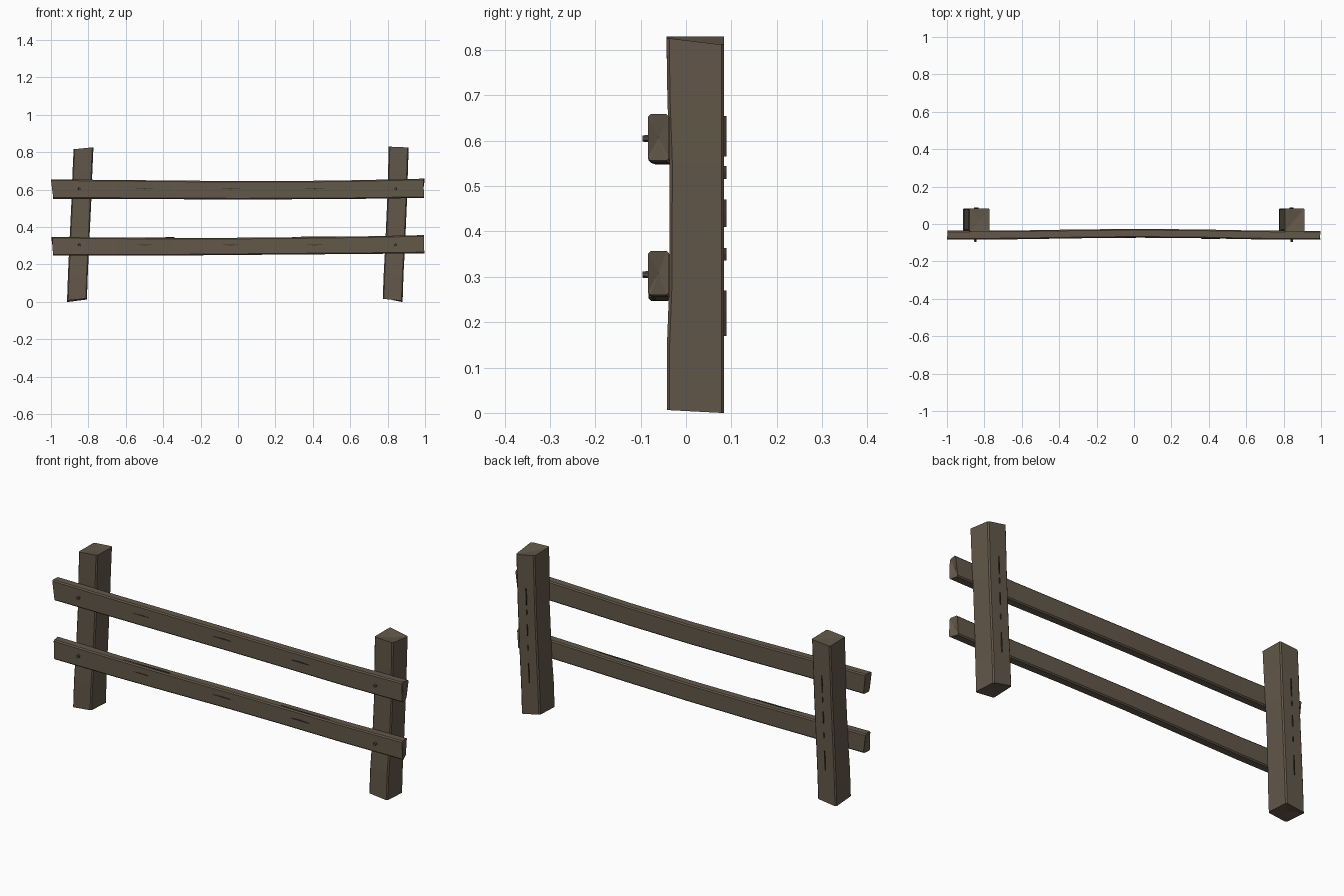
import bpy, bmesh
from mathutils import Vector

if "Cube" in bpy.data.objects:
    bpy.data.objects.remove(bpy.data.objects["Cube"])


def material(name, rgb):
    m = bpy.data.materials.new(name)
    m.diffuse_color = (*rgb, 1)
    m.use_nodes = True
    m.node_tree.nodes["Principled BSDF"].inputs["Base Color"].default_value = m.diffuse_color
    return m


WOOD = material("weathered_wood", (0.125, 0.097, 0.068))
DARK = material("dark_crack", (0.045, 0.035, 0.026))
IRON = material("dull_iron", (0.085, 0.07, 0.055))


def finish(name, bm, mat):
    bmesh.ops.recalc_face_normals(bm, faces=bm.faces)
    me = bpy.data.meshes.new(name)
    bm.to_mesh(me)
    bm.free()
    me.materials.append(mat)
    ob = bpy.data.objects.new(name, me)
    bpy.context.collection.objects.link(ob)
    return ob


def beam(name, stations, place, start_jag, end_jag, dish=0.006, ch=0.006):
    """Chamfered hewn timber; station = (along, u0, u1, v0, v1), jagged fan ends."""
    bm = bmesh.new()
    rings = []
    for i, (t, u0, u1, v0, v1) in enumerate(stations):
        pts = [(u0 + ch, v0, 0), (u1 - ch, v0, 1), (u1, v0 + ch, 1), (u1, v1 - ch, 2),
               (u1 - ch, v1, 2), (u0 + ch, v1, 3), (u0, v1 - ch, 3), (u0, v0 + ch, 0)]
        jag = start_jag if i == 0 else end_jag if i == len(stations) - 1 else (0,) * 4
        rings.append([bm.verts.new(place(t + jag[c], u, v)) for u, v, c in pts])
    for a, b in zip(rings, rings[1:]):
        for k in range(8):
            n = (k + 1) % 8
            bm.faces.new((a[k], a[n], b[n], b[k]))
    for ring, st, s in ((rings[0], stations[0], 1), (rings[-1], stations[-1], -1)):
        c = bm.verts.new(place(st[0] + s * dish, (st[1] + st[2]) / 2, (st[3] + st[4]) / 2))
        for k in range(8):
            bm.faces.new((ring[k], ring[(k + 1) % 8], c))
    return finish(name, bm, WOOD)


def sliver(name, centre, along, across, out):
    """Thin pointed crack plate standing slightly proud of the wood."""
    bm = bmesh.new()
    c, a, w, o = map(Vector, (centre, along, across, out))
    lo = [bm.verts.new(c + d - o) for d in (-a, -w, a, w)]
    hi = [bm.verts.new(c + d + o) for d in (-a, -w, a, w)]
    bm.faces.new(lo)
    bm.faces.new(hi)
    for k in range(4):
        n = (k + 1) % 4
        bm.faces.new((lo[k], lo[n], hi[n], hi[k]))
    return finish(name, bm, DARK)


# Leaning posts: u is x, v is y
def post(name, xs, start_jag, end_jag):
    zs = (0.012, 0.15, 0.28, 0.55, 0.69, 0.822)
    fronts = (-0.042, -0.042, -0.037, -0.036, -0.041, -0.043)
    st = [(z, x - 0.053, x + 0.053, f, 0.084) for z, x, f in zip(zs, xs, fronts)]
    beam(name, st, lambda t, u, v: (u, v, t), start_jag, end_jag)
    # Cracks down the back face
    for i, (z, h) in enumerate(((0.22, 0.05), (0.35, 0.014), (0.44, 0.03), (0.53, 0.014), (0.61, 0.045))):
        x = xs[0] + (xs[-1] - xs[0]) * z / 0.83
        sliver(f"{name}_crack_{i}", (x, 0.085, z), (0.04 * h, 0, h), (0.003, 0, 0), (0, 0.004, 0))


post("left_post", (-0.861, -0.856, -0.850, -0.837, -0.832, -0.826),
     (-0.004, 0.006, 0.0, -0.012), (-0.005, 0.004, 0.002, -0.006))
post("right_post", (0.827, 0.832, 0.839, 0.851, 0.855, 0.859),
     (0.004, -0.006, -0.012, 0.008), (0.008, 0.004, -0.010, 0.008))


# Rails: u is y, v is z
def rail(name, xs, bottoms, tops, start_jag, end_jag):
    fronts = (-0.083, -0.082, -0.077, -0.073, -0.076, -0.082, -0.084)
    st = [(x, f, f + 0.047, b, t) for x, f, b, t in zip(xs, fronts, bottoms, tops)]
    beam(name, st, lambda t, u, v: (t, u, v), start_jag, end_jag, dish=0.008)
    zc = (bottoms[3] + tops[3]) / 2 + 0.008
    # Cracks along the front face
    for i, (x, y, h) in enumerate(((-0.5, -0.078, 0.045), (-0.04, -0.073, 0.05), (0.41, -0.078, 0.05))):
        sliver(f"{name}_crack_{i}", (x, y, zc), (h, 0, 0), (0, 0, 0.003), (0, 0.003, 0))
    # Hexagonal nail heads into the posts
    for i, x in enumerate((-0.848, 0.843)):
        bm = bmesh.new()
        bmesh.ops.create_cone(bm, cap_ends=True, segments=6, radius1=0.008, radius2=0.007, depth=0.02)
        for v in bm.verts:
            v.co = Vector((x + v.co.x, -0.086 - v.co.z * 0.95, zc + v.co.y))
        finish(f"{name}_nail_{i}", bm, IRON)


X = (-0.992, -0.65, -0.35, 0.0, 0.35, 0.65, 0.99)
rail("upper_rail", X, (0.551, 0.551, 0.549, 0.548, 0.549, 0.551, 0.556),
     (0.655, 0.652, 0.649, 0.646, 0.647, 0.651, 0.659),
     (0.004, 0.006, -0.004, -0.008), (0.004, -0.004, 0.008, 0.002))
rail("lower_rail", X, (0.247, 0.247, 0.248, 0.251, 0.254, 0.256, 0.260),
     (0.348, 0.344, 0.342, 0.343, 0.346, 0.350, 0.357),
     (0.002, 0.006, -0.006, 0.0), (0.006, -0.008, -0.002, 0.004))

# Long splits on the lower rail's top
for i, (x, y, z) in enumerate(((-0.48, -0.066, 0.343), (0.43, -0.066, 0.347))):
    sliver(f"lower_rail_split_{i}", (x, y, z), (0.14, 0, 0.001), (0, 0.004, 0), (0, 0, 0.002))
